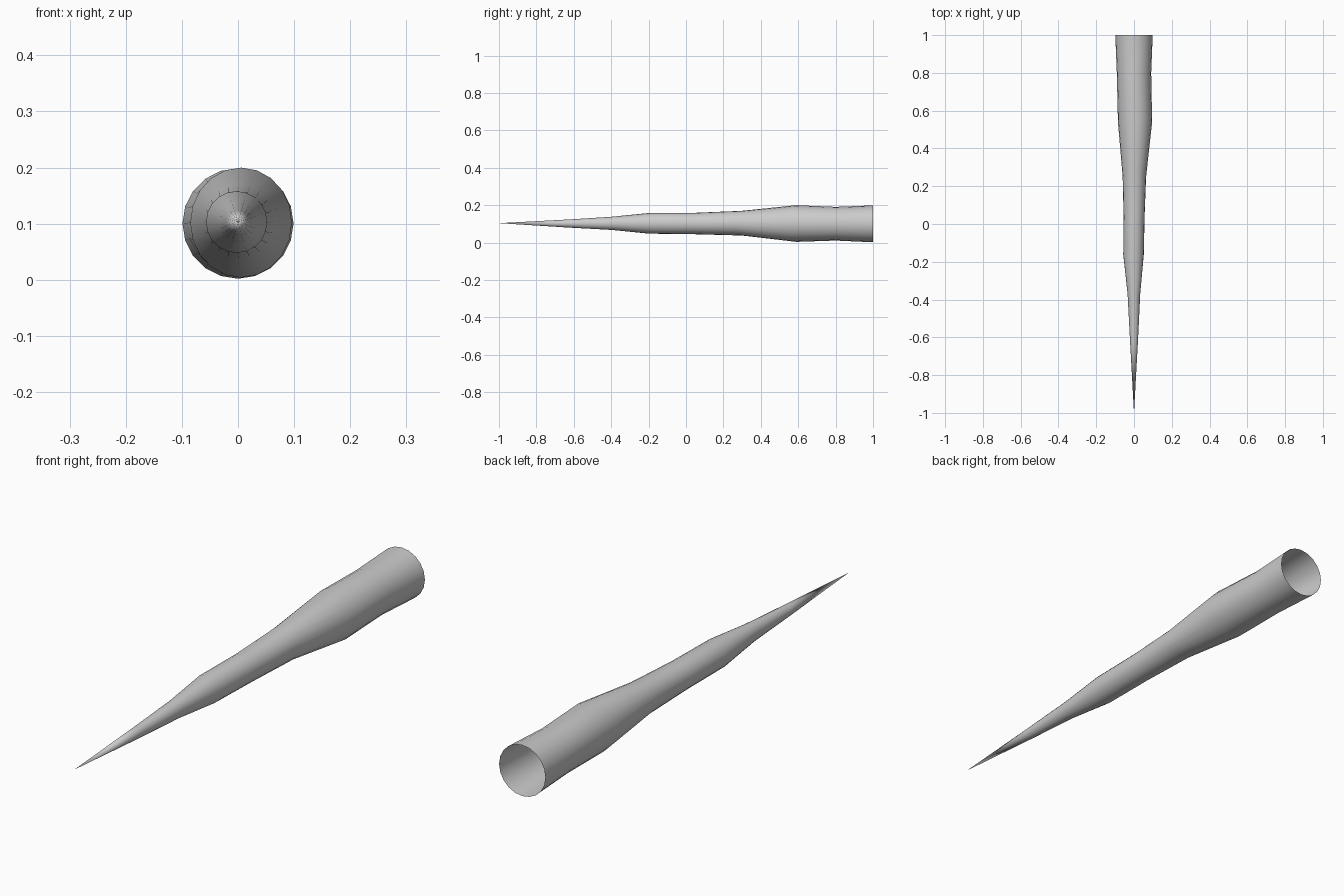
import bpy, bmesh, math

if "Cube" in bpy.data.objects:
    bpy.data.objects.remove(bpy.data.objects["Cube"])

SIDES = 20
# Ring: y at top/bottom, y at the sides, left x, right x, bottom z, top z
RINGS = [
    (1.00, 1.00, -0.099, 0.099, 0.002, 0.199),
    (0.80, 0.80, -0.091, 0.091, 0.011, 0.191),
    (0.59, 0.54, -0.085, 0.096, 0.004, 0.200),
    (0.30, 0.25, -0.060, 0.064, 0.038, 0.170),
    (0.04, 0.04, -0.055, 0.056, 0.045, 0.159),
    (-0.20, -0.16, -0.057, 0.052, 0.048, 0.158),
    (-0.40, -0.37, -0.034, 0.033, 0.068, 0.138),
    (-0.62, -0.62, -0.021, 0.021, 0.080, 0.124),
]
TIP = (0, -1, 0.104)


def add_ring(bm, y_mid, y_side, left, right, low, high):
    cx, cz = (left + right) / 2, (low + high) / 2
    rx, rz = (right - left) / 2, (high - low) / 2
    ring = []
    for i in range(SIDES):
        a = math.tau * i / SIDES
        c, s = math.cos(a), math.sin(a)
        y = y_mid + (y_side - y_mid) * c * c
        ring.append(bm.verts.new((cx + rx * c, y, cz + rz * s)))
    return ring


# Hollow tapered spike: open at the back, closed to a point at the front
bm = bmesh.new()
loops = [add_ring(bm, *r) for r in RINGS]
tip = bm.verts.new(TIP)
for a, b in zip(loops, loops[1:]):
    for i in range(SIDES):
        j = (i + 1) % SIDES
        bm.faces.new((a[i], a[j], b[j], b[i]))
for i in range(SIDES):
    bm.faces.new((loops[-1][i], loops[-1][(i + 1) % SIDES], tip))
bmesh.ops.recalc_face_normals(bm, faces=bm.faces)
for f in bm.faces:
    f.smooth = True

mesh = bpy.data.meshes.new("hollow_spike")
bm.to_mesh(mesh)
bm.free()
spike = bpy.data.objects.new("hollow_spike", mesh)
bpy.context.collection.objects.link(spike)
